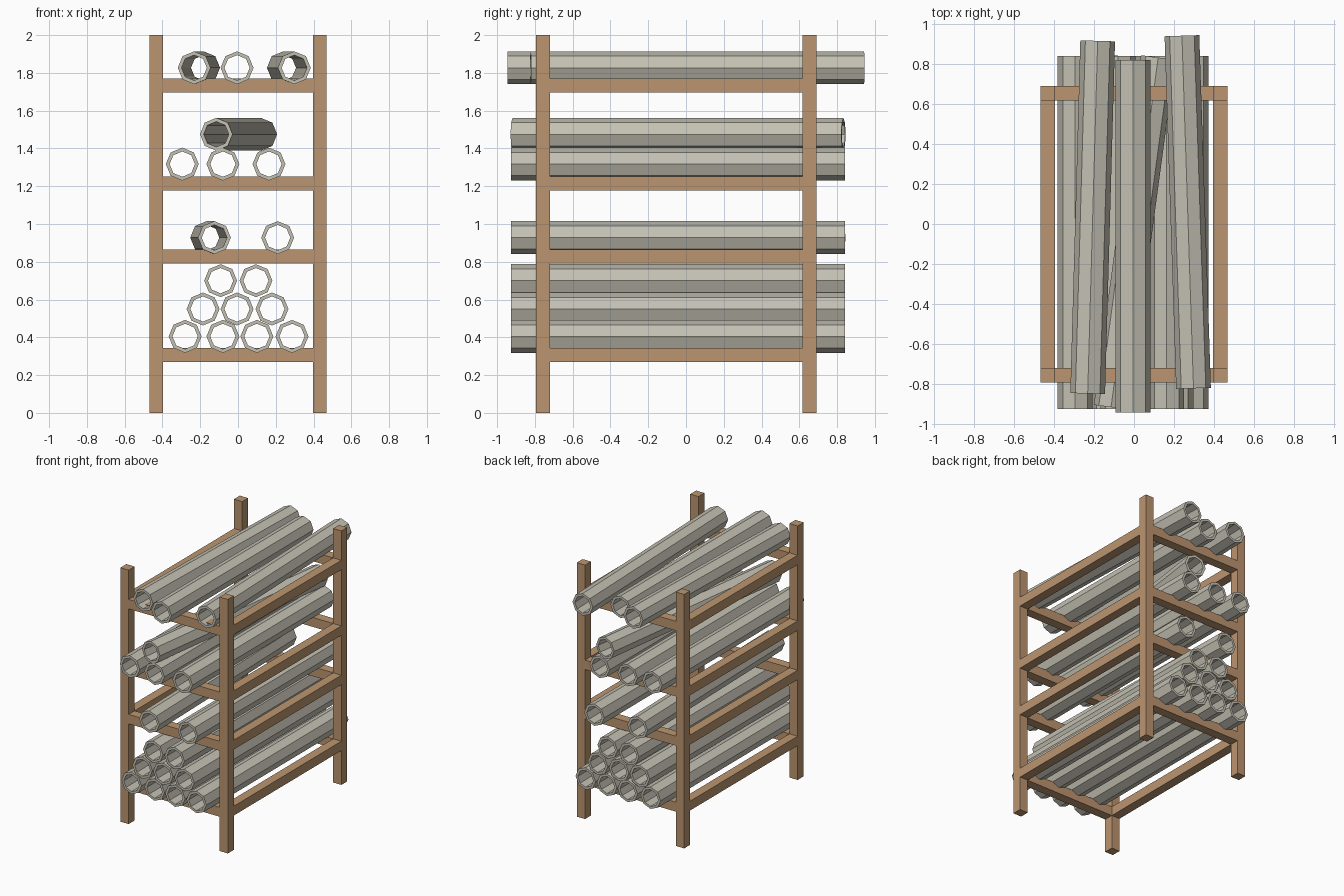
import bpy, bmesh, math
from mathutils import Vector

if "Cube" in bpy.data.objects:
    bpy.data.objects.remove(bpy.data.objects["Cube"])


def material(name, rgb):
    m = bpy.data.materials.new(name)
    m.diffuse_color = (*rgb, 1)
    m.use_nodes = True
    m.node_tree.nodes["Principled BSDF"].inputs["Base Color"].default_value = m.diffuse_color
    return m


WOOD = material("warm wood", (0.50, 0.30, 0.16))
PIPE = material("pale grey pipe", (0.55, 0.53, 0.45))


def finish(name, bm, mat):
    bmesh.ops.recalc_face_normals(bm, faces=bm.faces)
    me = bpy.data.meshes.new(name)
    bm.to_mesh(me)
    bm.free()
    me.materials.append(mat)
    ob = bpy.data.objects.new(name, me)
    bpy.context.collection.objects.link(ob)
    return ob


def box(name, lo, hi):
    bm = bmesh.new()
    bmesh.ops.create_cube(bm, size=1)
    for v in bm.verts:
        v.co = Vector(l + (c + 0.5) * (h - l) for c, l, h in zip(v.co, lo, hi))
    return finish(name, bm, WOOD)


def pipe(name, x, z, x_back=None, yc=-0.042, length=1.767, r_out=0.087, r_in=0.067):
    """Open octagonal tube from front x to back x_back."""
    dx = 0 if x_back is None else x_back - x
    bm = bmesh.new()
    rings = []
    for r, y in ((r_out, -0.5), (r_out, 0.5), (r_in, 0.5), (r_in, -0.5)):
        rings.append([bm.verts.new((r * math.cos(i * math.pi / 4), y * length,
                                    r * math.sin(i * math.pi / 4))) for i in range(8)])
    for k in range(4):
        a, b = rings[k], rings[(k + 1) % 4]
        for i in range(8):
            j = (i + 1) % 8
            bm.faces.new((a[i], a[j], b[j], b[i]))
    ob = finish(name, bm, PIPE)
    ob.location = (x + dx / 2, yc, z)
    ob.rotation_euler.z = -math.asin(dx / length)


# Rack: corner posts and four levels of rails
XI, XO = 0.396, 0.468
YS = {"front": (-0.795, -0.721), "back": (0.618, 0.691)}
XS = {"left": (-XO, -XI), "right": (XI, XO)}
LEVELS = [(0.27, 0.344), (0.79, 0.864), (1.178, 1.252), (1.695, 1.769)]
for yn, (y0, y1) in YS.items():
    for xn, (x0, x1) in XS.items():
        box(f"{yn}_{xn}_post", (x0, y0, 0), (x1, y1, 2))
for n, (z0, z1) in enumerate(LEVELS):
    for yn, (y0, y1) in YS.items():
        box(f"{yn}_rail_{n}", (-XI, y0, z0), (XI, y1, z1))
    for xn, (x0, x1) in XS.items():
        box(f"{xn}_rail_{n}", (x0, -0.721, z0), (x1, 0.618, z1))

# Straight pipes by row height
ROWS = {0.405: (-0.28, -0.08, 0.10, 0.286),
        0.55: (-0.185, -0.005, 0.18),
        0.70: (-0.092, 0.095),
        0.928: (0.21,),
        1.317: (-0.295, -0.08, 0.164)}
for z, xs in ROWS.items():
    for i, x in enumerate(xs):
        pipe(f"pipe_{int(z * 100)}_{i}", x, z)

# Skewed pipes and the top shelf
pipe("skewed_pipe_low", -0.125, 0.928, -0.166)
pipe("skewed_pipe_mid", -0.115, 1.475, 0.121)
pipe("top_pipe_left", -0.232, 1.827, -0.182, yc=0.034)
pipe("top_pipe_middle", -0.005, 1.827, yc=-0.061)
pipe("top_pipe_right", 0.298, 1.827, 0.24, yc=0.06)
